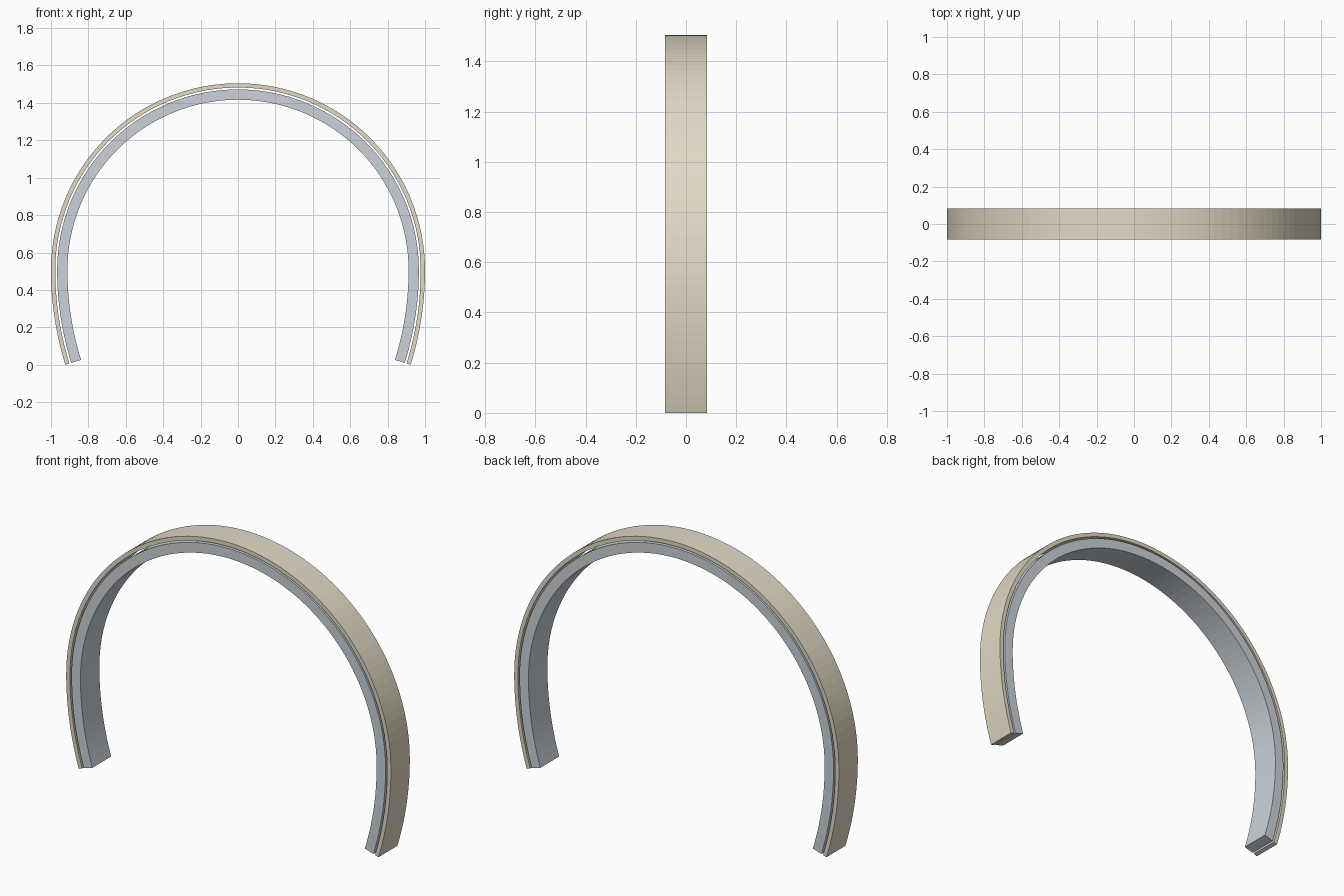
import bpy, bmesh
from math import sin, cos, pi, asin

if "Cube" in bpy.data.objects:
    bpy.data.objects.remove(bpy.data.objects["Cube"])

SPRING_Z = 0.505      # height where the half circle meets the legs
LEG_R = 1.70          # larger radius of the inward-curving legs
LEG_ANGLE = asin(SPRING_Z / LEG_R)


def material(name, colour):
    m = bpy.data.materials.new(name)
    m.diffuse_color = (*colour, 1)
    m.use_nodes = True
    m.node_tree.nodes["Principled BSDF"].inputs["Base Color"].default_value = m.diffuse_color
    return m


def horseshoe(inset, n_arc=64, n_leg=14):
    """Horseshoe outline offset inward by inset, from right foot to left foot."""
    r, big = 1 - inset, LEG_R - inset
    cx = 1 - LEG_R
    leg = []
    for i in range(n_leg):
        a = LEG_ANGLE * (1 - i / n_leg)
        leg.append((cx + big * cos(a), SPRING_Z - big * sin(a)))
    arc = [(r * cos(pi * i / n_arc), SPRING_Z + r * sin(pi * i / n_arc))
           for i in range(n_arc + 1)]
    return leg + arc + [(-x, z) for x, z in reversed(leg)]


def band(name, inset_out, inset_in, half_depth, mat):
    """Rectangular section swept along the horseshoe, closed at both feet."""
    bm = bmesh.new()
    rings = []
    for (xo, zo), (xi, zi) in zip(horseshoe(inset_out), horseshoe(inset_in)):
        d = half_depth
        rings.append([bm.verts.new(p) for p in
                      ((xo, -d, zo), (xo, d, zo), (xi, d, zi), (xi, -d, zi))])
    for a, b in zip(rings, rings[1:]):
        for k in range(4):
            j = (k + 1) % 4
            bm.faces.new((a[k], a[j], b[j], b[k]))
    bm.faces.new(rings[0])
    bm.faces.new(rings[-1])
    bmesh.ops.recalc_face_normals(bm, faces=bm.faces)
    me = bpy.data.meshes.new(name)
    bm.to_mesh(me)
    bm.free()
    me.materials.append(mat)
    ob = bpy.data.objects.new(name, me)
    bpy.context.collection.objects.link(ob)


# Thin outer trim and thicker inner arch, with a narrow gap between them
band("outer_trim", 0.0, 0.023, 0.083, material("sand", (0.76, 0.70, 0.56)))
band("inner_arch", 0.033, 0.088, 0.083, material("blue_grey", (0.60, 0.65, 0.70)))
